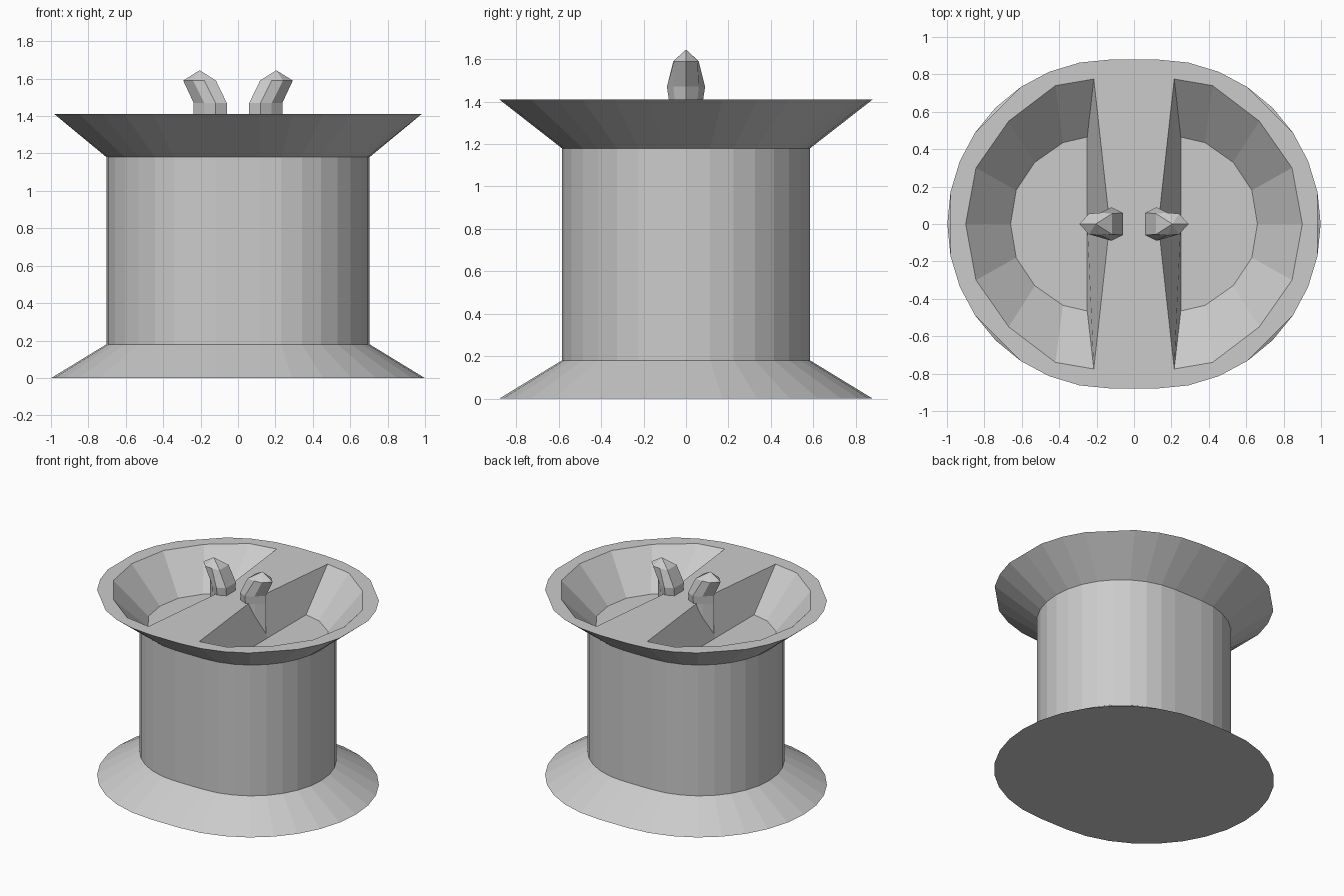
import bpy, bmesh
from math import cos, sin, radians

if "Cube" in bpy.data.objects:
    bpy.data.objects.remove(bpy.data.objects["Cube"])


def loft(name, rings, tip=None):
    """Solid from stacked rings of 3D points, closed by a flat cap or a tip."""
    bm = bmesh.new()
    vs = [[bm.verts.new(p) for p in ring] for ring in rings]
    n = len(vs[0])
    for a, b in zip(vs, vs[1:]):
        for i in range(n):
            j = (i + 1) % n
            bm.faces.new((a[i], a[j], b[j], b[i]))
    bm.faces.new(vs[0][::-1])
    if tip:
        t = bm.verts.new(tip)
        for i in range(n):
            bm.faces.new((vs[-1][i], vs[-1][(i + 1) % n], t))
    else:
        bm.faces.new(vs[-1])
    bmesh.ops.recalc_face_normals(bm, faces=bm.faces)
    mesh = bpy.data.meshes.new(name)
    bm.to_mesh(mesh)
    bm.free()
    ob = bpy.data.objects.new(name, mesh)
    bpy.context.collection.objects.link(ob)
    return ob


def stadium(r, z, coarse=False):
    """Two half circles joined by short straight sides."""
    half = [[0.118 + r * cos(radians(11.25 * i)), r * sin(radians(11.25 * i))]
            for i in range(-8, 9)]
    if coarse:  # flatten some corners of the upper rim
        for k in (4, 8, 12):
            half[k] = [(half[k - 1][c] + half[k + 1][c]) / 2 for c in (0, 1)]
    return [(x, y, z) for x, y in half] + [(-x, -y, z) for x, y in half]


def d_ring(half, inner_x, z, side):
    """D-shaped basin ring, mirrored in y, with one point on the inner side."""
    pts = half + [(x, -y) for x, y in half[-2::-1]] + [(inner_x, 0)]
    return [(side * x, y, z) for x, y in pts]


# Pedestal: flared base, column and flared head
pedestal = loft("pedestal", [stadium(0.88, 0), stadium(0.585, 0.18),
                             stadium(0.585, 1.18), stadium(0.88, 1.41, True)])

# Two basins sunk into the head, with a tap beside each
opening = [(0.215, -0.775), (0.42, -0.74), (0.67, -0.55), (0.845, -0.3), (0.9, 0)]
floor = [(0.25, -0.465), (0.38, -0.435), (0.53, -0.33), (0.63, -0.18), (0.66, 0)]
tap_low = [(0.06, -0.06), (0.12, -0.09), (0.18, -0.06), (0.237, 0),
           (0.18, 0.06), (0.12, 0.09), (0.06, 0.06)]
tap_high = [(0.118, -0.055), (0.18, -0.06), (0.24, -0.055), (0.293, 0),
            (0.24, 0.055), (0.18, 0.06), (0.118, 0.055)]

for side, label in ((-1, "left"), (1, "right")):
    cutter = loft(label + "_basin_cutter",
                  [d_ring(floor, 0.25, 1.15, side),
                   d_ring(opening, 0.13, 1.41, side),
                   d_ring(opening, 0.13, 1.55, side)])
    cutter.hide_render = True
    cutter.hide_viewport = True
    cutter.display_type = 'WIRE'
    mod = pedestal.modifiers.new(label + "_basin", 'BOOLEAN')
    mod.operation = 'DIFFERENCE'
    mod.solver = 'EXACT'
    mod.object = cutter

    loft(label + "_tap",
         [[(side * x, y * 0.85, 1.16) for x, y in tap_low],
          [(side * x, y * 0.9, 1.41) for x, y in tap_low],
          [(side * x, y, 1.47) for x, y in tap_low],
          [(side * x, y, 1.59) for x, y in tap_high]],
         tip=(side * 0.205, 0, 1.645))
